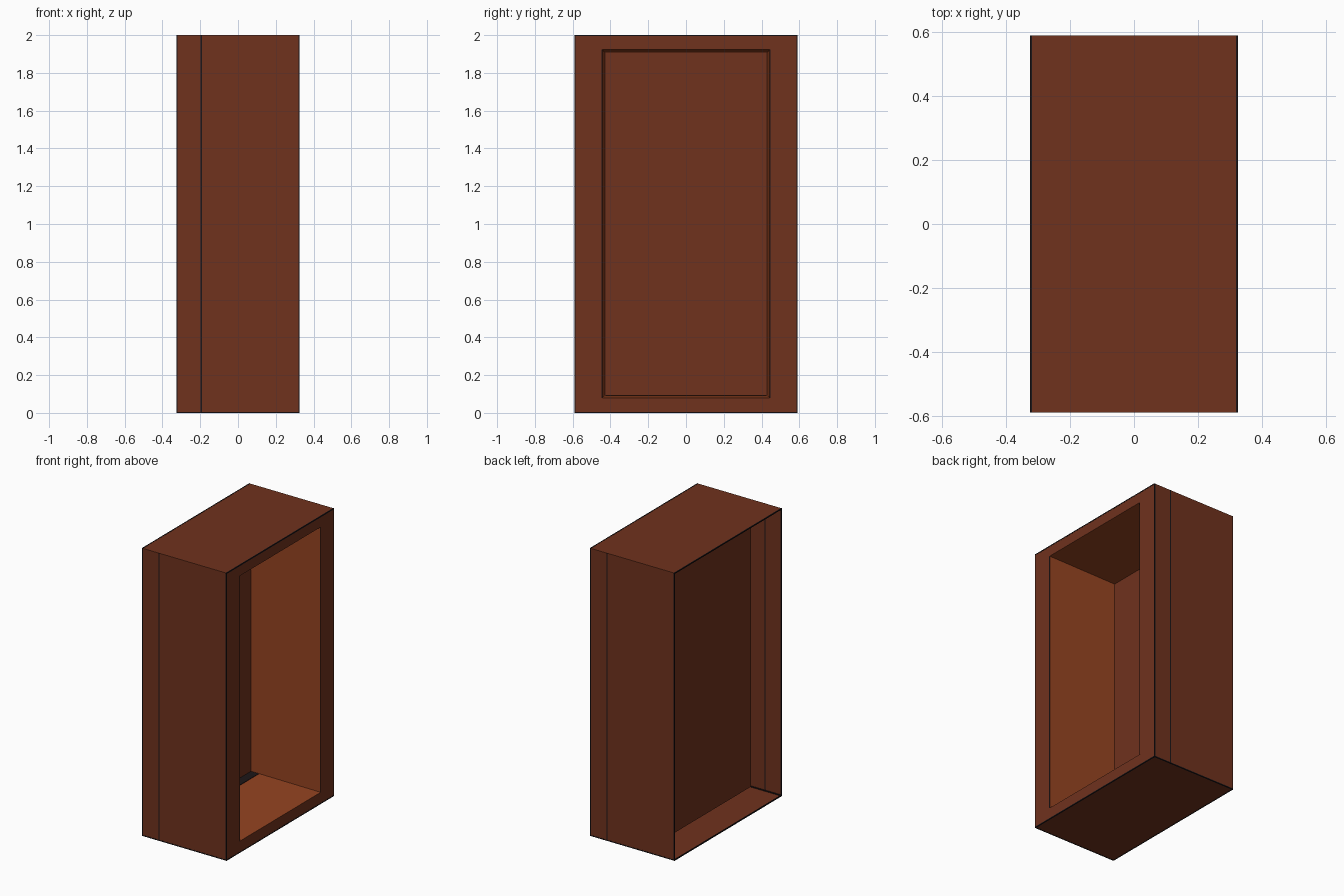
import bpy

if "Cube" in bpy.data.objects:
    bpy.data.objects.remove(bpy.data.objects["Cube"])

HX, HY, TOP = 0.325, 0.59, 2.0        # outer half sizes and height
T = 0.007                             # width of the dark edging


def material(name, rgb):
    m = bpy.data.materials.new(name)
    m.diffuse_color = (*rgb, 1.0)
    m.use_nodes = True
    m.node_tree.nodes["Principled BSDF"].inputs["Base Color"].default_value = m.diffuse_color
    return m


brown = material("dark_brown_wood", (0.160, 0.032, 0.0125))
orange = material("warm_brown_wood", (0.300, 0.056, 0.015))
dark = material("near_black_edging", (0.012, 0.008, 0.009))


def ring(x, y, z0, z1):
    """Rectangle in a plane of constant x, counter-clockwise seen from +x."""
    return [(x, -y, z0), (x, y, z0), (x, y, z1), (x, -y, z1)]


def build(name, verts, faces, mat):
    me = bpy.data.meshes.new(name)
    me.from_pydata(verts, [], faces)
    me.materials.append(mat)
    ob = bpy.data.objects.new(name, me)
    bpy.context.collection.objects.link(ob)
    return ob


def bridge(name, a, b, mat):
    """Four sheets joining two rectangles."""
    faces = [(i, 4 + i, 4 + (i + 1) % 4, (i + 1) % 4) for i in range(4)]
    return build(name, a + b, faces, mat)


def bar(name, center, size, mat):
    """Plain box."""
    v = [tuple(c + s * k / 2 for c, s, k in zip(center, size, (i, j, l)))
         for i in (-1, 1) for j in (-1, 1) for l in (-1, 1)]
    f = [(0, 1, 3, 2), (4, 6, 7, 5), (0, 4, 5, 1),
         (2, 3, 7, 6), (0, 2, 6, 4), (1, 5, 7, 3)]
    return build(name, v, f, mat)


back_outer = ring(-HX, HY, 0.0, TOP)
front_outer = ring(HX, HY, 0.0, TOP)
opening = ring(HX, 0.445, 0.08, 1.925)
niche_end = ring(-0.2, 0.43, 0.092, 1.908)

# thin outer shell, open on the -x side
bridge("outer_shell", front_outer, back_outer, brown)
# face frame around the opening on the +x side
bridge("face_frame", opening, front_outer, brown)
# lining of the niche: jambs, floor and ceiling
bridge("niche_lining", niche_end, opening, orange)
# panel closing the niche, also seen through the open rear
build("niche_panel", niche_end, [(0, 1, 2, 3)], brown)

# dark edging along the outer edges
e = T / 2 - 0.001
for sx in (-1, 1):
    for sy in (-1, 1):
        bar("corner_edging", (sx * (HX - e), sy * (HY - e), TOP / 2),
            (T, T, TOP), dark)
    for z in (e, TOP - e):
        bar("long_edging", (sx * (HX - e), 0, z), (T, 2 * HY, T), dark)
for sy in (-1, 1):
    bar("short_edging", (0, sy * (HY - e), e), (2 * HX, T, T), dark)
    # seam down each broad side, and edging of the opening
    bar("side_seam", (sy * 0.195, sy * HY, TOP / 2), (T, 0.002, TOP), dark)
    bar("opening_edging", (HX, sy * 0.445, 1.0025), (0.002, T, 1.845), dark)

# dark strip on the niche floor against the panel
bar("floor_strip", (-0.168, 0, 0.0925), (0.06, 0.85, 0.003), dark)
